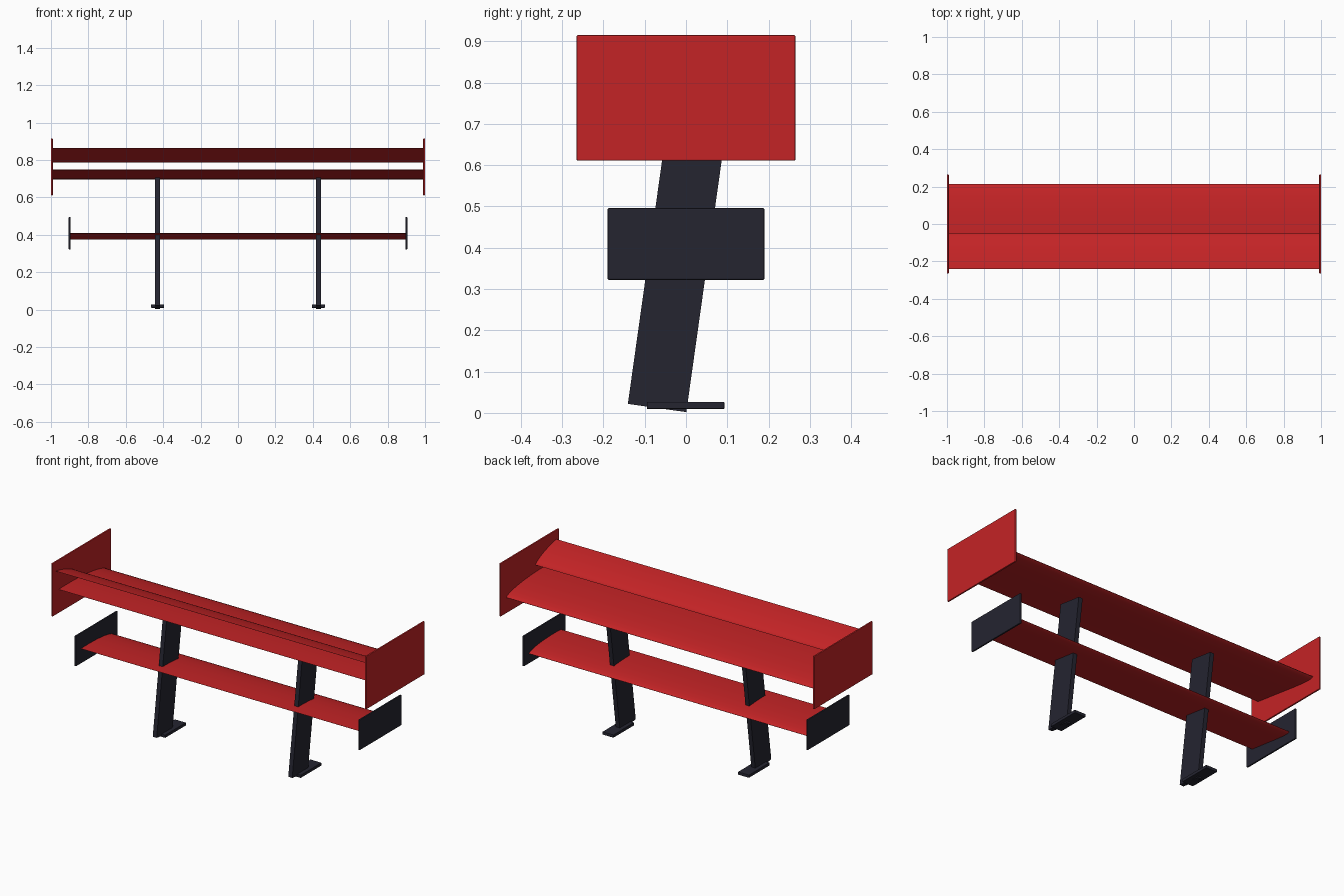
import bpy, bmesh, math
from mathutils import Matrix, Vector

if "Cube" in bpy.data.objects:
    bpy.data.objects.remove(bpy.data.objects["Cube"])


def material(name, rgb):
    m = bpy.data.materials.new(name)
    m.diffuse_color = (*rgb, 1)
    m.use_nodes = True
    m.node_tree.nodes["Principled BSDF"].inputs["Base Color"].default_value = m.diffuse_color
    return m


RED = material("wing red", (0.55, 0.017, 0.019))
DARK = material("dark metal", (0.018, 0.018, 0.030))


def finish(name, bm, mat):
    bmesh.ops.recalc_face_normals(bm, faces=bm.faces)
    me = bpy.data.meshes.new(name)
    bm.to_mesh(me)
    bm.free()
    me.materials.append(mat)
    ob = bpy.data.objects.new(name, me)
    bpy.context.collection.objects.link(ob)
    return ob


def box(name, mat, centre, size, tilt=0.0, bevel=0.0):
    bm = bmesh.new()
    bmesh.ops.create_cube(bm, size=1)
    bmesh.ops.scale(bm, vec=size, verts=bm.verts)
    if bevel:
        bmesh.ops.bevel(bm, geom=bm.edges[:], offset=bevel, segments=2,
                        profile=0.5, affect='EDGES')
    bm.transform(Matrix.Translation(centre) @ Matrix.Rotation(tilt, 4, 'X'))
    return finish(name, bm, mat)


def aerofoil(name, nose, tail, thickness, camber, half_span, steps=14):
    """Loft a wing section, given by nose and tail (y, z), along x."""
    nose, tail = Vector(nose), Vector(tail)
    chord = tail - nose
    up = Vector((chord.y, -chord.x)).normalized()
    upper, lower = [], []
    for i in range(steps + 1):
        u = (1 - math.cos(math.pi * i / steps)) / 2
        half = 5 * thickness * (0.2969 * math.sqrt(u) - 0.126 * u - 0.3516 * u**2
                                + 0.2843 * u**3 - 0.1015 * u**4)
        mid = nose + chord * u + up * camber * 4 * u * (1 - u)
        upper.append(mid + up * half)
        lower.append(mid - up * half)
    loop = upper + lower[-1:0:-1]
    bm = bmesh.new()
    face = bm.faces.new([bm.verts.new((-half_span, p.x, p.y)) for p in loop])
    out = bmesh.ops.extrude_face_region(bm, geom=[face], use_keep_orig=True)
    moved = [v for v in out["geom"] if isinstance(v, bmesh.types.BMVert)]
    bmesh.ops.translate(bm, vec=(2 * half_span, 0, 0), verts=moved)
    ob = finish(name, bm, RED)
    bpy.ops.object.select_all(action='DESELECT')
    ob.select_set(True)
    bpy.context.view_layer.objects.active = ob
    bpy.ops.object.shade_smooth_by_angle(angle=math.radians(35))


# Wing elements
aerofoil("main_plane", (0.215, 0.702), (-0.212, 0.747), 0.032, 0.006, 0.992)
aerofoil("upper_flap", (-0.05, 0.787), (-0.24, 0.863), 0.020, 0.005, 0.992)
aerofoil("lower_beam_wing", (0.145, 0.379), (-0.145, 0.407), 0.022, 0.004, 0.897)

TILT = math.radians(-8)
for side, s in (("left", -1), ("right", 1)):
    # End plates
    box(side + "_upper_end_plate", RED, (s * 0.995, 0, 0.763), (0.010, 0.53, 0.304), bevel=0.003)
    box(side + "_lower_end_plate", DARK, (s * 0.90, 0, 0.409), (0.010, 0.38, 0.174), bevel=0.003)
    # Leaning support and its foot
    box(side + "_support", DARK, (s * 0.43, -0.022, 0.3535), (0.025, 0.143, 0.69), tilt=TILT)
    box(side + "_foot", DARK, (s * 0.43, -0.001, 0.018), (0.07, 0.188, 0.017), bevel=0.002)
